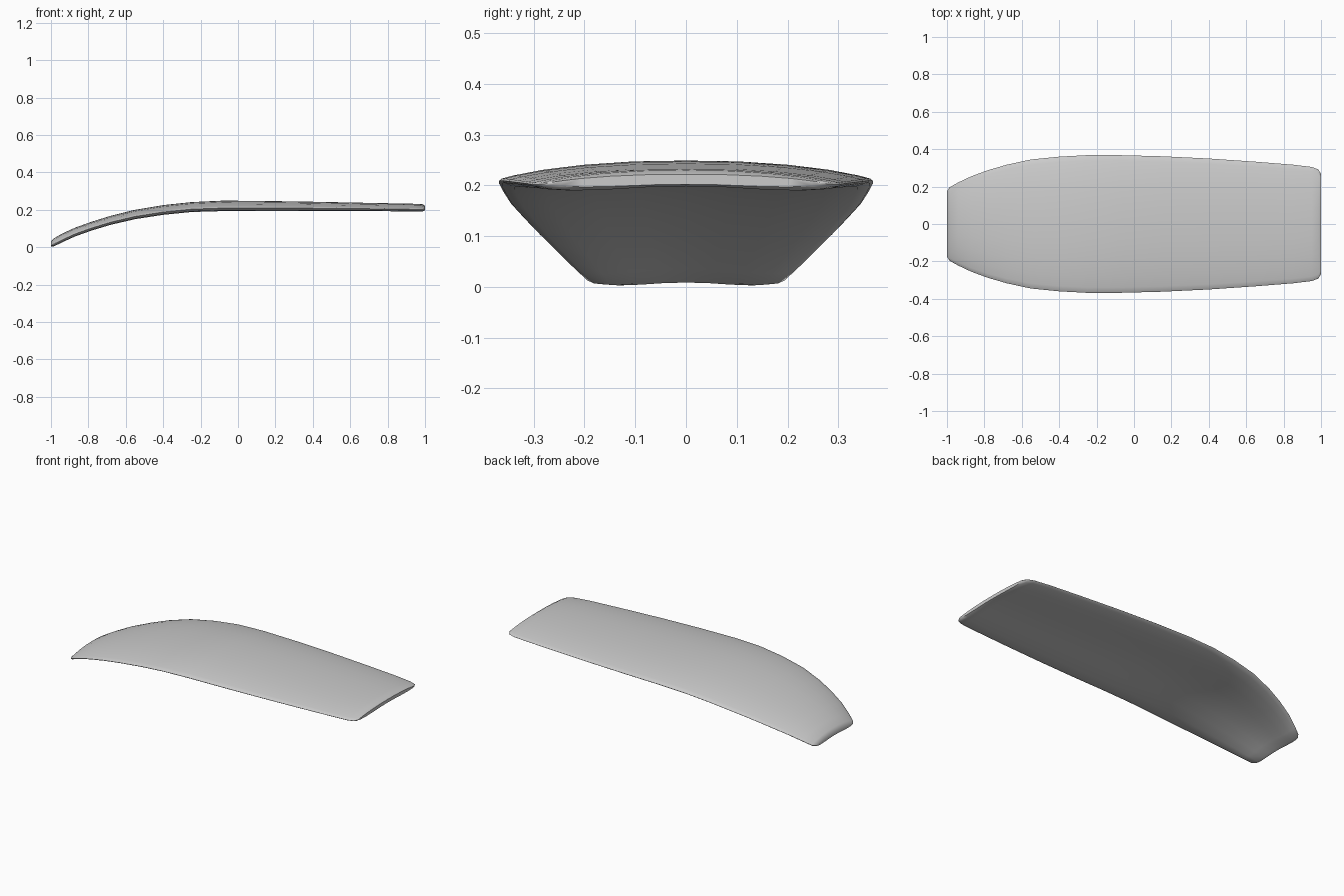
import bpy, bmesh, math

cube = bpy.data.objects.get("Cube")
if cube:
    bpy.data.objects.remove(cube, do_unlink=True)

# Light grey shell colour
grey = bpy.data.materials.new("light_grey")
grey.use_nodes = True
color = (0.6, 0.6, 0.6, 1)
grey.diffuse_color = color
grey.node_tree.nodes["Principled BSDF"].inputs["Base Color"].default_value = color

# Stations along the panel: x, half width, top height, lowest height
stations = [
    (-1.0, .175, .03, .003), (-.985, .197, .047, .004), (-.94, .222, .073, .026),
    (-.87, .255, .105, .058), (-.78, .288, .137, .09), (-.68, .317, .168, .12),
    (-.55, .345, .2, .15), (-.4, .36, .225, .173), (-.25, .368, .241, .188),
    (-.08, .368, .249, .193), (.15, .362, .247, .194), (.4, .35, .243, .194),
    (.65, .333, .238, .193), (.85, .317, .234, .192), (.95, .305, .232, .19),
    (.985, .292, .23, .19), (1.0, .268, .222, .197),
]
# Half cross-section: fraction of the half width, fraction of the height
half = [(0, 1), (.28, .97), (.55, .85), (.77, .67), (.92, .48), (.985, .37),
        (1, .29), (.985, .2), (.92, .07), (.75, 0), (.5, .06), (.25, .17), (0, .21)]
section = half + [(-t, f) for t, f in half[-2:0:-1]]

# Loft the curved panel through the stations
bm = bmesh.new()
rings = [[bm.verts.new((x, w * t, low + (top - low) * f)) for t, f in section]
         for x, w, top, low in stations]
n = len(section)
for a, b in zip(rings, rings[1:]):
    for i in range(n):
        j = (i + 1) % n
        bm.faces.new((a[i], a[j], b[j], b[i]))

# Close both ends with strips across the thickness
last = len(half) - 1
for ring in (rings[0], rings[-1]):
    for i in range(last // 2):
        for s in (1, -1):
            quad = [ring[s * i], ring[s * (i + 1)],
                    ring[s * (last - i - 1)], ring[s * (last - i)]]
            bm.faces.new(list(dict.fromkeys(quad)))
bmesh.ops.recalc_face_normals(bm, faces=bm.faces)
mesh = bpy.data.meshes.new("curved_panel")
bm.to_mesh(mesh)
bm.free()
mesh.materials.append(grey)

panel = bpy.data.objects.new("curved_panel", mesh)
bpy.context.collection.objects.link(panel)
bpy.context.view_layer.objects.active = panel
panel.select_set(True)
bpy.ops.object.shade_smooth_by_angle(angle=math.radians(60))
